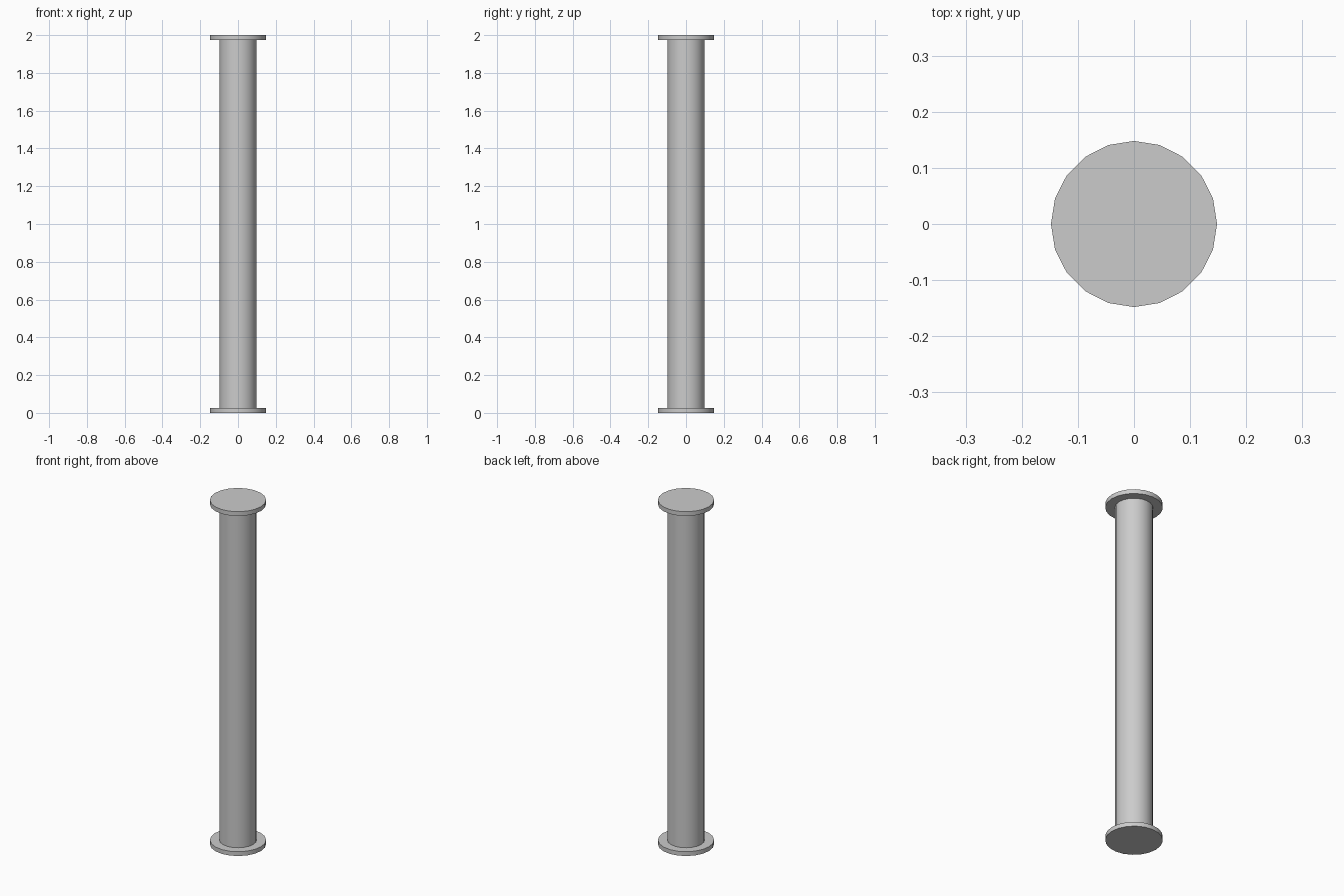
import bpy, math

if "Cube" in bpy.data.objects:
    bpy.data.objects.remove(bpy.data.objects["Cube"])

SIDES = 20
HEIGHT = 2.0
PLATE = 0.025


def cylinder(name, radius, z0, z1):
    bpy.ops.mesh.primitive_cylinder_add(vertices=SIDES, radius=radius, depth=z1 - z0,
                                        location=(0, 0, (z0 + z1) / 2))
    ob = bpy.context.object
    ob.name = name
    bpy.ops.object.shade_smooth_by_angle(angle=math.radians(30))
    return ob


# round end plates
cylinder("bottom_plate", 0.148, 0, PLATE)
cylinder("top_plate", 0.148, HEIGHT - PLATE, HEIGHT)

# column between the plates
cylinder("column_shaft", 0.0985, PLATE, HEIGHT - PLATE)
